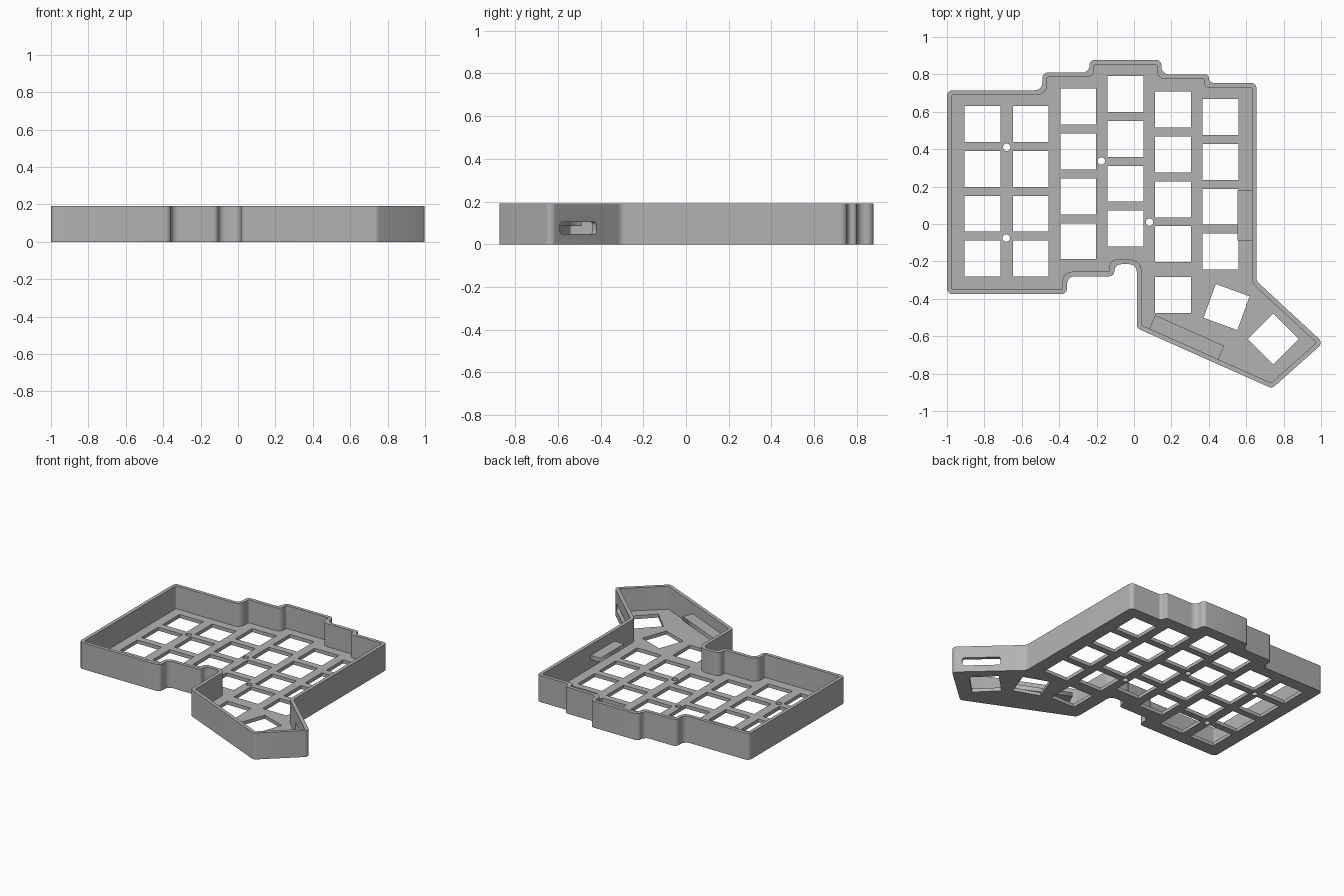
import bpy, bmesh, math
from mathutils import Vector, Matrix

if "Cube" in bpy.data.objects:
    bpy.data.objects.remove(bpy.data.objects["Cube"], do_unlink=True)

HEIGHT, FLOOR, WALL = 0.19, 0.025, 0.025
KEY, ROW = 0.192, 0.24

grey = bpy.data.materials.new("case_grey")
grey.use_nodes = True
grey.diffuse_color = (0.45, 0.45, 0.45, 1)
grey.node_tree.nodes["Principled BSDF"].inputs["Base Color"].default_value = grey.diffuse_color


def inset(points, t):
    """Move every side of a clockwise polygon inward by t."""
    out = []
    for i, p in enumerate(points):
        a = (p - points[i - 1]).normalized()
        b = (points[(i + 1) % len(points)] - p).normalized()
        na, nb = Vector((a.y, -a.x)), Vector((b.y, -b.x))
        out.append(p + (na + nb) * t / (1 + na.dot(nb)))
    return out


def rounded(points, convex, concave, steps=6):
    """Fillet every corner of a clockwise polygon."""
    out = []
    for i, p in enumerate(points):
        u, v = points[i - 1] - p, points[(i + 1) % len(points)] - p
        shortest = min(u.length, v.length)
        outward = u.x * v.y - u.y * v.x > 0
        r = min(convex, 0.42 * shortest) if outward else min(concave, 0.55 * shortest)
        u.normalize()
        v.normalize()
        half = u.angle(v) / 2
        reach = r / math.tan(half)
        centre = p + (u + v).normalized() * r / math.sin(half)
        start, end = p + u * reach - centre, p + v * reach - centre
        turn = start.angle_signed(end)
        for k in range(steps + 1):
            out.append(centre + Matrix.Rotation(-turn * k / steps, 2) @ start)
    return out


def rectangle(cx, cy, w, h, degrees=0):
    turn = Matrix.Rotation(math.radians(degrees), 2)
    corners = ((-1, 1), (1, 1), (1, -1), (-1, -1))
    return [Vector((cx, cy)) + turn @ Vector((sx * w / 2, sy * h / 2)) for sx, sy in corners]


def circle(cx, cy, r, n=24):
    return [Vector((cx + r * math.cos(math.tau * k / n), cy + r * math.sin(math.tau * k / n)))
            for k in range(n)]


def extrude(name, loops, z0, z1):
    """Solid from an outer loop and any hole loops."""
    curve = bpy.data.curves.new(name + "_profile", 'CURVE')
    curve.dimensions, curve.fill_mode = '2D', 'BOTH'
    curve.extrude = (z1 - z0) / 2
    for loop in loops:
        s = curve.splines.new('POLY')
        s.points.add(len(loop) - 1)
        for point, co in zip(s.points, loop):
            point.co = (co.x, co.y, 0, 1)
        s.use_cyclic_u = True
    helper = bpy.data.objects.new(name + "_profile", curve)
    bpy.context.collection.objects.link(helper)
    graph = bpy.context.evaluated_depsgraph_get()
    mesh = bpy.data.meshes.new_from_object(helper.evaluated_get(graph))
    bpy.data.objects.remove(helper, do_unlink=True)
    bm = bmesh.new()
    bm.from_mesh(mesh)
    bmesh.ops.remove_doubles(bm, verts=bm.verts, dist=1e-5)
    bmesh.ops.translate(bm, verts=bm.verts, vec=(0, 0, (z0 + z1) / 2))
    bmesh.ops.recalc_face_normals(bm, faces=bm.faces)
    bm.to_mesh(mesh)
    bm.free()
    mesh.materials.clear()
    mesh.materials.append(grey)
    ob = bpy.data.objects.new(name, mesh)
    bpy.context.collection.objects.link(ob)
    return ob


def smooth(ob):
    bpy.ops.object.select_all(action='DESELECT')
    ob.select_set(True)
    bpy.context.view_layer.objects.active = ob
    bpy.ops.object.shade_smooth_by_angle(angle=math.radians(30))


# Stepped outline, clockwise from the back left corner
outline = [Vector(p) for p in (
    (-1, 0.715), (-0.49, 0.715), (-0.49, 0.81), (-0.238, 0.81), (-0.238, 0.878),
    (0.147, 0.878), (0.147, 0.80), (0.40, 0.80), (0.40, 0.755), (0.655, 0.755),
    (0.655, -0.305), (1.012, -0.635), (0.738, -0.879), (0.015, -0.557),
    (0.015, -0.215), (-0.105, -0.215), (-0.105, -0.28), (-0.358, -0.28),
    (-0.358, -0.375), (-1, -0.375))]
outer = rounded(outline, 0.03, 0.04)
inner = rounded(inset(outline, WALL), 0.008, 0.06)

# Key openings: column centre, first row, row count
holes = []
for x, top, count in ((-0.81, 0.535, 4), (-0.552, 0.535, 4), (-0.298, 0.628, 4),
                      (-0.045, 0.695, 4), (0.208, 0.612, 4), (0.463, 0.572, 4),
                      (0.208, -0.38, 1)):
    holes += [rectangle(x, top - ROW * k, KEY, KEY) for k in range(count)]
holes.append(rectangle(0.495, -0.444, KEY, KEY, -20))
holes.append(rectangle(0.745, -0.615, KEY, KEY, -45))

# Screw holes
for x, y in ((-0.68, 0.41), (-0.175, 0.337), (0.083, 0.01), (-0.683, -0.075)):
    holes.append(circle(x, y, 0.02))

plate = extrude("key_plate", [inner] + holes, 0, FLOOR)
wall = extrude("outer_wall", [outer, inner], 0, HEIGHT)

# Connector slot through the slanted wall
a, b = outline[10], outline[11]
along = (b - a).normalized()
middle = a.lerp(b, 0.606)
cutter = extrude("slot_cutter", [rounded(rectangle(0, 0, 0.25, 0.058), 0.016, 0.016)], -0.06, 0.06)
cutter.matrix_world = (Matrix.Translation((middle.x, middle.y, 0.076))
                       @ Matrix.Rotation(math.atan2(along.y, along.x), 4, 'Z')
                       @ Matrix.Rotation(math.pi / 2, 4, 'X'))
cutter.hide_render = True
cutter.hide_set(True)
cut = wall.modifiers.new("connector_slot", 'BOOLEAN')
cut.operation, cut.solver, cut.object = 'DIFFERENCE', 'EXACT', cutter
bpy.context.view_layer.objects.active = wall
bpy.ops.object.modifier_apply(modifier=cut.name)
bpy.data.objects.remove(cutter, do_unlink=True)
smooth(wall)
smooth(plate)

# Shelves standing off the inner walls
extrude("side_shelf", [rectangle(0.595, 0.046, 0.084, 0.268)], 0.085, 0.115)
extrude("front_shelf", [rectangle(0.281, -0.608, 0.405, 0.084, -24)], 0.085, 0.115)
